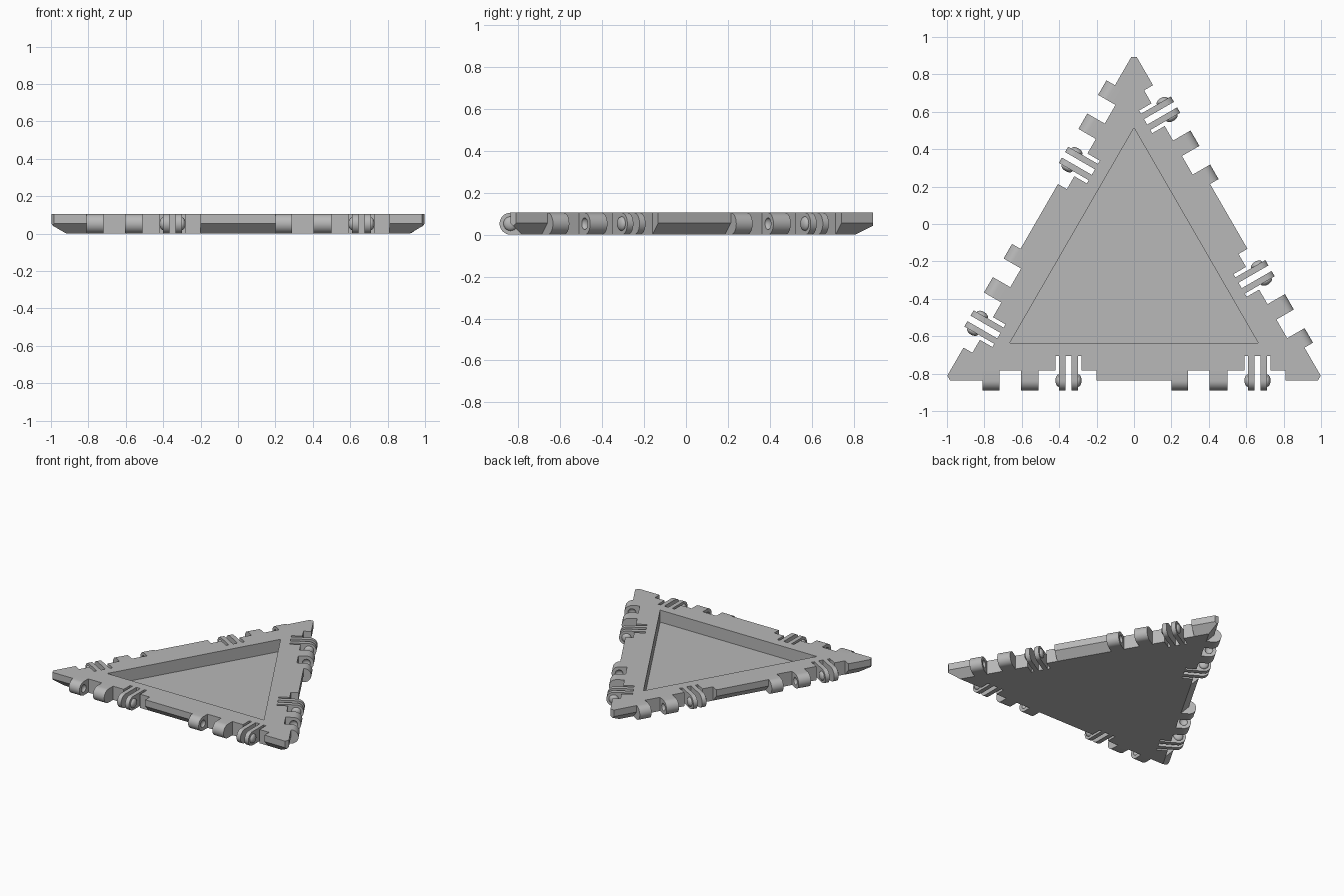
import bpy, bmesh
from math import sin, cos, pi, radians
from mathutils import Matrix, Vector

cube = bpy.data.objects.get("Cube")
if cube:
    bpy.data.objects.remove(cube)

# Main sizes, measured from the triangle's centre
HEIGHT = 0.105
ROUND = HEIGHT / 2
EDGE = 0.585           # centre to outer edge
NOTCH = EDGE - 0.055   # centre to notch wall
SLOT = EDGE - 0.132    # centre to finger root
RECESS = 0.383         # centre to recess wall
FLOOR = 0.013
CENTRE = Vector((0, -0.252, 0))
STARTS = (-0.81, 0.20)             # hinge groups along each edge
TEETH = ((0, 0.09), (0.205, 0.30))
FINGERS = ((0.41, 0.443), (0.477, 0.51))

grey = bpy.data.materials.new("plain_grey")
grey.use_nodes = True
grey.diffuse_color = (0.48, 0.48, 0.48, 1)
grey.node_tree.nodes["Principled BSDF"].inputs["Base Color"].default_value = (0.48, 0.48, 0.48, 1)


def finish(bm, name):
    bmesh.ops.recalc_face_normals(bm, faces=bm.faces)
    mesh = bpy.data.meshes.new(name)
    bm.to_mesh(mesh)
    bm.free()
    mesh.materials.append(grey)
    obj = bpy.data.objects.new(name, mesh)
    bpy.context.collection.objects.link(obj)
    return obj


def activate(obj):
    bpy.ops.object.select_all(action='DESELECT')
    obj.select_set(True)
    bpy.context.view_layer.objects.active = obj


def smooth(obj):
    activate(obj)
    bpy.ops.object.shade_smooth_by_angle(angle=radians(35))


def prism(bm, lower, upper):
    """Solid between two matching loops of points."""
    a = [bm.verts.new(p) for p in lower]
    b = [bm.verts.new(p) for p in upper]
    bm.faces.new(a[::-1])
    bm.faces.new(b)
    for i in range(len(a)):
        j = (i + 1) % len(a)
        bm.faces.new((a[i], a[j], b[j], b[i]))


def triangle(inradius, z):
    return [Vector((2 * inradius * sin(k * 2 * pi / 3), 2 * inradius * cos(k * 2 * pi / 3), z))
            for k in range(3)]


def rounded_bar(bm, x0, x1, root):
    """Bar pointing outwards (-y) with a half-round end."""
    profile = [(-root, HEIGHT)]
    for i in range(17):
        t = pi / 2 + pi * i / 16
        profile.append((-EDGE + ROUND * cos(t), ROUND + ROUND * sin(t)))
    profile.append((-root, 0))
    prism(bm, [(x0, y, z) for y, z in profile], [(x1, y, z) for y, z in profile])


def bump(bm, x, radius, depth):
    place = Matrix.Translation((x, -EDGE, ROUND)) @ Matrix.Diagonal((depth, radius, radius, 1))
    bmesh.ops.create_uvsphere(bm, u_segments=20, v_segments=12, radius=1, matrix=place)


def cut(obj, cutter):
    cutter.hide_render = True
    mod = obj.modifiers.new("cut", 'BOOLEAN')
    mod.operation = 'DIFFERENCE'
    mod.solver = 'EXACT'
    mod.object = cutter
    activate(obj)
    bpy.ops.object.modifier_apply(modifier=mod.name)
    bpy.data.objects.remove(cutter)


# Panel: triangular slab with a bevelled underside and trimmed corners
bm = bmesh.new()
mid = [triangle(NOTCH, 0), triangle(EDGE, 0.055), triangle(EDGE, HEIGHT)]
rings = [[bm.verts.new(p) for p in ring] for ring in mid]
bm.faces.new(rings[0][::-1])
bm.faces.new(rings[2])
for low, high in zip(rings, rings[1:]):
    for i in range(3):
        j = (i + 1) % 3
        bm.faces.new((low[i], low[j], high[j], high[i]))
for corner in triangle(EDGE, 0):
    out = corner.normalized()
    geom = bm.verts[:] + bm.edges[:] + bm.faces[:]
    res = bmesh.ops.bisect_plane(bm, geom=geom, plane_co=corner - out * 0.026,
                                 plane_no=out, clear_outer=True)
    rim = [e for e in res["geom_cut"] if isinstance(e, bmesh.types.BMEdge)]
    bmesh.ops.holes_fill(bm, edges=rim)
panel = finish(bm, "panel")

# Cutters: hinge notches with finger slots, and the central recess
bm = bmesh.new()
for k in range(3):
    turn = Matrix.Rotation(k * 2 * pi / 3, 3, 'Z')
    for s in STARTS:
        plan = [(0, 0.8), (0, NOTCH), (0.39, NOTCH), (0.39, SLOT),
                (0.53, SLOT), (0.53, NOTCH), (0.61, NOTCH), (0.61, 0.8)]
        prism(bm, *[[turn @ Vector((s + u, -v, z)) for u, v in plan] for z in (-0.1, 0.2)])
prism(bm, triangle(RECESS, FLOOR), triangle(RECESS, 0.2))
cut(panel, finish(bm, "panel_cutter"))
panel.location = CENTRE

# Hinge teeth with socket dimples facing each other
bm = bmesh.new()
for x0, x1 in TEETH:
    rounded_bar(bm, x0, x1, NOTCH)
teeth = finish(bm, "hinge_teeth")
bm = bmesh.new()
for x in (TEETH[0][1], TEETH[1][0]):
    bump(bm, x, 0.028, 0.018)
cut(teeth, finish(bm, "socket_cutter"))
smooth(teeth)

# Flexible hinge fingers
bm = bmesh.new()
for x0, x1 in FINGERS:
    rounded_bar(bm, x0, x1, SLOT)
fingers = finish(bm, "hinge_fingers")
smooth(fingers)

# Snap domes on the outer faces of the fingers
bm = bmesh.new()
for x in (FINGERS[0][0], FINGERS[1][1]):
    bump(bm, x, 0.034, 0.02)
domes = finish(bm, "snap_domes")
smooth(domes)

# Repeat each hinge group twice along all three edges
for part in (teeth, fingers, domes):
    for k in range(3):
        for i, s in enumerate(STARTS):
            obj = part if (k, i) == (0, 0) else part.copy()
            if obj is not part:
                bpy.context.collection.objects.link(obj)
            obj.matrix_world = (Matrix.Translation(CENTRE) @ Matrix.Rotation(k * 2 * pi / 3, 4, 'Z')
                                @ Matrix.Translation((s, 0, 0)))
